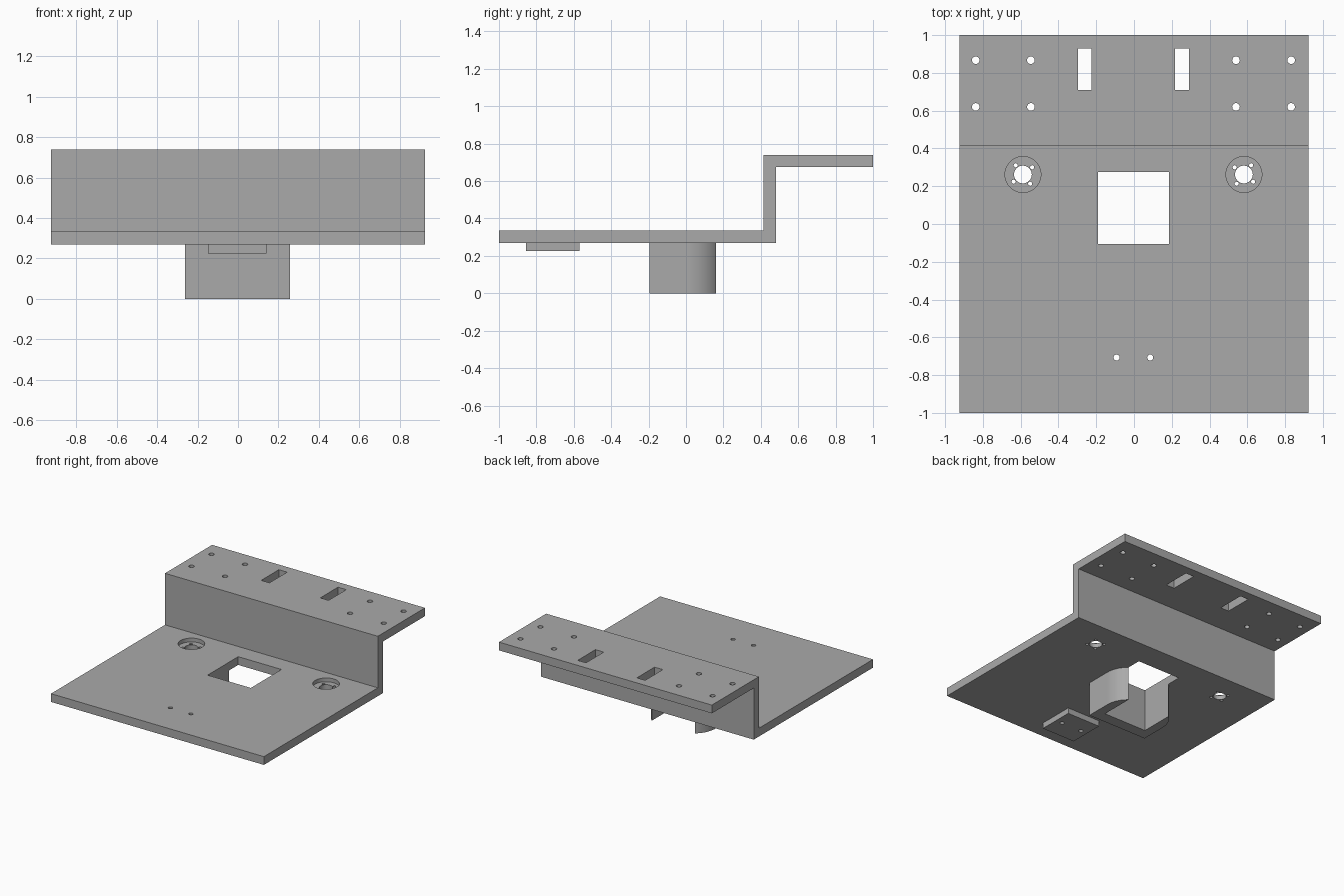
import bpy, bmesh, math
from mathutils import Matrix, Vector

cube = bpy.data.objects.get("Cube")
if cube:
    bpy.data.objects.remove(cube, do_unlink=True)

GREY = (0.4, 0.4, 0.4, 1)
grey = bpy.data.materials.new("plain_grey")
grey.use_nodes = True
grey.diffuse_color = GREY
grey.node_tree.nodes["Principled BSDF"].inputs["Base Color"].default_value = GREY

CX = -0.003                    # axis of the hole pattern
BOTTOM, FLOOR = 0.27, 0.335    # lower plate faces
SHELF, TOP = 0.675, 0.74       # upper plate faces


def prism(name, outline, direction):
    """Extrude a closed 3D outline along a vector."""
    bm = bmesh.new()
    face = bm.faces.new([bm.verts.new(p) for p in outline])
    grown = bmesh.ops.extrude_face_region(bm, geom=[face])["geom"]
    moved = [v for v in grown if isinstance(v, bmesh.types.BMVert)]
    bmesh.ops.translate(bm, verts=moved, vec=Vector(direction))
    bmesh.ops.recalc_face_normals(bm, faces=bm.faces)
    mesh = bpy.data.meshes.new(name)
    bm.to_mesh(mesh)
    bm.free()
    mesh.materials.append(grey)
    obj = bpy.data.objects.new(name, mesh)
    bpy.context.collection.objects.link(obj)
    return obj


def box(name, x0, x1, y0, y1, z0, z1):
    return prism(name, [(x0, y0, z0), (x1, y0, z0), (x1, y1, z0), (x0, y1, z0)],
                 (0, 0, z1 - z0))


def drill(x, y, r, z0, z1, sides=32):
    ring = [(x + r * math.cos(math.tau * i / sides),
             y + r * math.sin(math.tau * i / sides), z0) for i in range(sides)]
    return prism("drill", ring, (0, 0, z1 - z0))


def cut(obj, cutters):
    """Subtract each cutter, bake the result and remove the cutters."""
    for c in cutters:
        mod = obj.modifiers.new("cut", 'BOOLEAN')
        mod.operation, mod.solver, mod.object = 'DIFFERENCE', 'EXACT', c
    bpy.context.view_layer.update()
    graph = bpy.context.evaluated_depsgraph_get()
    mesh = bpy.data.meshes.new_from_object(obj.evaluated_get(graph))
    obj.modifiers.clear()
    obj.data = mesh
    for c in cutters:
        bpy.data.objects.remove(c, do_unlink=True)


# Stepped plate: Z-shaped side profile pulled across the width
profile = [(-1, BOTTOM), (0.48, BOTTOM), (0.48, SHELF), (1, SHELF),
           (1, TOP), (0.415, TOP), (0.415, FLOOR), (-1, FLOOR)]
plate = prism("stepped_plate", [(-0.925, y, z) for y, z in profile], (1.85, 0, 0))

# Square window
cutters = [box("window", CX - 0.188, CX + 0.188, -0.105, 0.275, 0.2, 0.4)]
for s in (-1, 1):
    # Upper plate: slot and four screw holes per side
    mid = CX + s * 0.257
    cutters.append(box("slot", mid - 0.036, mid + 0.036, 0.71, 0.93, 0.6, 0.8))
    for dx in (0.543, 0.835):
        for y in (0.62, 0.867):
            cutters.append(drill(CX + s * dx, y, 0.02, 0.6, 0.8))
    # Recessed round seat with a centre hole and four small holes
    hub = CX + s * 0.585
    cutters.append(drill(hub, 0.262, 0.095, 0.305, 0.4, 48))
    cutters.append(drill(hub, 0.262, 0.047, 0.2, 0.4))
    for k in range(4):
        a = math.radians(52 + 90 * k)
        cutters.append(drill(hub + s * 0.062 * math.cos(a),
                             0.262 + 0.062 * math.sin(a), 0.011, 0.2, 0.4, 16))
    cutters.append(drill(CX + s * 0.089, -0.707, 0.016, 0.2, 0.4, 24))
cut(plate, cutters)

# Pad under the front of the plate
pad = box("underside_pad", CX - 0.145, CX + 0.145, -0.855, -0.57, 0.225, BOTTOM)
cut(pad, [drill(CX + s * 0.089, -0.707, 0.016, 0.2, 0.4, 24) for s in (-1, 1)])

# U-shaped holder below the window, its side walls rounded off to the back
R, OUT, INN = 0.196, 0.26, 0.188
sweep = math.acos(1 - (OUT - INN) / R)
half = [(INN, -0.105)]
half += [(OUT - R + R * math.cos(sweep * i / 12), 0.008 + R * math.sin(sweep * i / 12))
         for i in range(12, -1, -1)]
half += [(OUT, -0.195)]
outline = half + [(-x, y) for x, y in reversed(half)]
holder = prism("holder_bracket", [(CX + x, y, 0) for x, y in outline], (0, 0, BOTTOM))

# Smooth round walls, keep the edges crisp
bpy.ops.object.select_all(action='DESELECT')
for obj in (plate, pad, holder):
    obj.select_set(True)
bpy.context.view_layer.objects.active = plate
bpy.ops.object.shade_smooth_by_angle(angle=math.radians(30))
